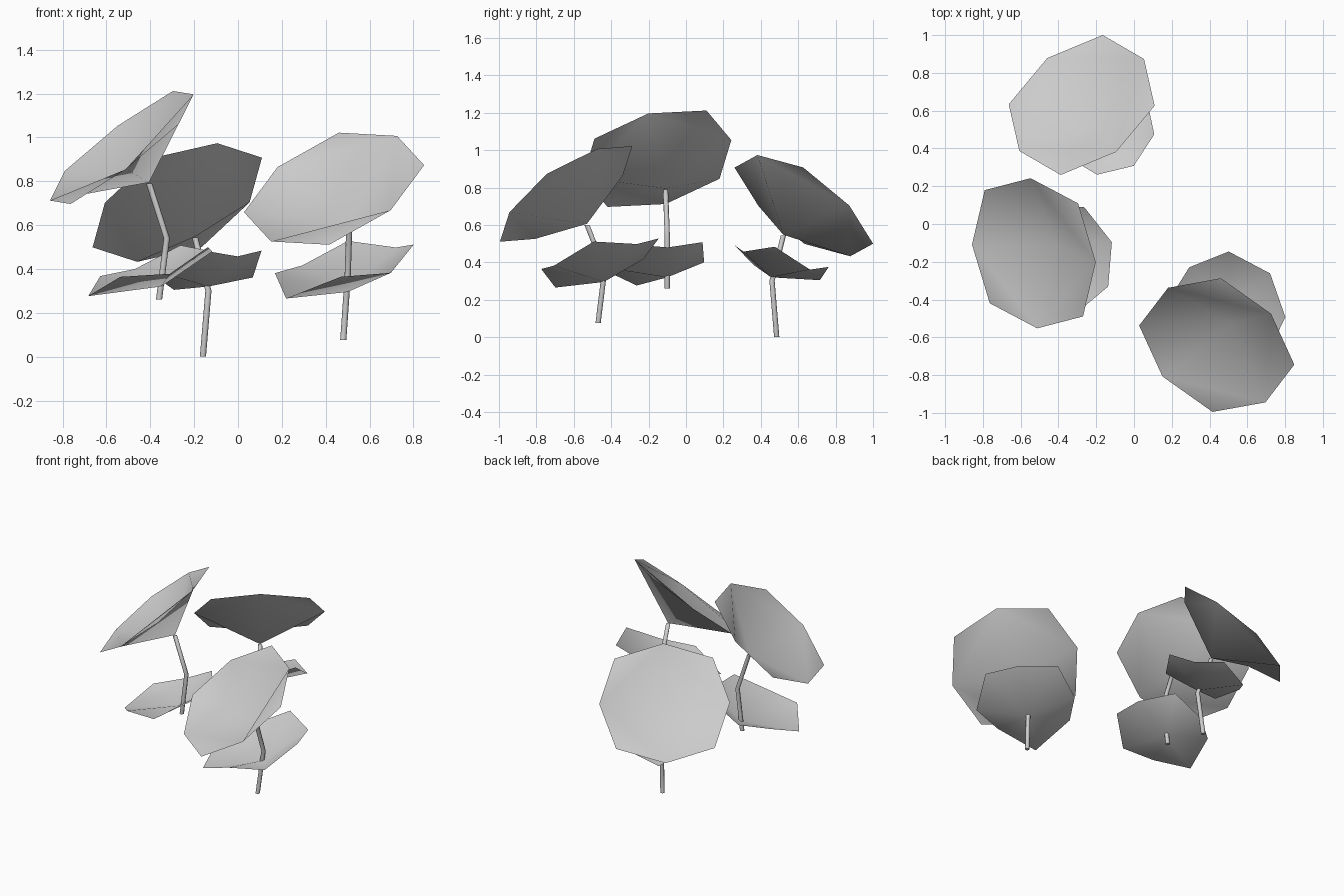
import bpy
import bmesh
from math import cos, sin, radians, tau
from mathutils import Vector

cube = bpy.data.objects.get("Cube")
if cube:
    bpy.data.objects.remove(cube, do_unlink=True)

# One plain grey for everything
grey = bpy.data.materials.new("plain_grey")
grey.use_nodes = True
colour = (0.6, 0.6, 0.6, 1)
grey.diffuse_color = colour
grey.node_tree.nodes["Principled BSDF"].inputs["Base Color"].default_value = colour


def finish(bm, name):
    mesh = bpy.data.meshes.new(name)
    bm.to_mesh(mesh)
    bm.free()
    mesh.materials.append(grey)
    obj = bpy.data.objects.new(name, mesh)
    bpy.context.collection.objects.link(obj)
    bpy.context.view_layer.objects.active = obj
    bpy.ops.object.select_all(action="DESELECT")
    obj.select_set(True)
    bpy.ops.object.shade_smooth_by_angle(angle=radians(80))


def leaf(name, centre, normal, spoke, mid_radius, corner_radius, apex, ripple=0.0, nudges={}, flaps=()):
    """Shallow open cone with eight rim points; listed corners fold out as flaps."""
    centre, n = Vector(centre), Vector(normal).normalized()
    u = Vector(spoke)
    u = (u - n * u.dot(n)).normalized()
    v = n.cross(u)
    bm = bmesh.new()
    tip = bm.verts.new(apex)
    rim = []
    for k in range(8):
        a = tau * k / 8
        p = centre + (u * cos(a) + v * sin(a)) * (corner_radius if k % 2 else mid_radius)
        p.z += ripple * (-1) ** k
        rim.append(bm.verts.new(p + Vector(nudges.get(k, (0, 0, 0)))))
    for k in range(1, 8, 2):
        start, corner, end = rim[k - 1], rim[k], rim[(k + 1) % 8]
        if k in flaps:
            bm.faces.new((tip, start, end))
            bm.faces.new((start, corner, end))
        else:
            bm.faces.new((tip, start, corner))
            bm.faces.new((tip, corner, end))
    finish(bm, name)


def stem(name, points, radius=0.014, sides=8):
    """Bent tube through the given points."""
    bm = bmesh.new()
    rings = []
    for p in points:
        rings.append([bm.verts.new(Vector(p) + Vector((cos(tau * k / sides), sin(tau * k / sides), 0)) * radius)
                      for k in range(sides)])
    for low, high in zip(rings, rings[1:]):
        for k in range(sides):
            j = (k + 1) % sides
            bm.faces.new((low[k], low[j], high[j], high[k]))
    bm.faces.new(rings[0][::-1])
    bm.faces.new(rings[-1])
    finish(bm, name)


UPPER_MID, UPPER_CORNER, UPPER_DEPTH = 0.41, 0.437, 0.207
RIPPLE = 0.026

# Per plant: stem base and bend, upper leaf (centre, normal, spoke, folded corners),
# lower leaf (centre, slope in x and y, spoke angle, radius, apex, bent rim points)
plants = {
    "right": dict(
        base=(-0.36, -0.10, 0.26), bend=(-0.325, -0.10, 0.54),
        top=(-0.53, -0.155, 0.954), normal=(-0.60, -0.22, 0.77), spoke=(0.32, -0.045, 0.236),
        flaps=(1, 5, 7),
        low=(-0.40, -0.18, 0.41), slope=(0.306, 0.112), angle=63, radius=0.31,
        apex=(-0.35, -0.10, 0.32),
        nudges={1: (0.02, -0.02, 0.01), 2: (0.035, 0, -0.005), 3: (0, 0, -0.012)}),
    "front": dict(
        base=(0.48, -0.47, 0.075), bend=(0.50, -0.435, 0.36),
        top=(0.438, -0.641, 0.766), normal=(-0.337, -0.537, 0.773), spoke=(0.28, 0.16, 0.24),
        flaps=(1, 5, 7),
        low=(0.485, -0.46, 0.42), slope=(0.232, 0.248), angle=87, radius=0.325,
        apex=(0.50, -0.44, 0.295),
        nudges={1: (0.02, -0.015, 0.01), 3: (-0.03, -0.04, -0.025)}),
    "back": dict(
        base=(-0.16, 0.485, 0), bend=(-0.135, 0.46, 0.30),
        top=(-0.277, 0.63, 0.703), normal=(-0.393, 0.531, 0.752), spoke=(0.18, -0.245, 0.262),
        flaps=(1, 3, 5, 7),
        low=(-0.147, 0.512, 0.407), slope=(0.16, -0.26), angle=259, radius=0.262,
        apex=(-0.135, 0.455, 0.32),
        nudges={3: (0, 0, -0.015)}),
}

for side, p in plants.items():
    # Upper leaf rests on the stem tip
    tip = Vector(p["top"]) - Vector(p["normal"]).normalized() * UPPER_DEPTH
    leaf(side + "_upper_leaf", p["top"], p["normal"], p["spoke"], UPPER_MID, UPPER_CORNER, tip,
         flaps=p["flaps"])
    # Lower leaf is threaded by the stem
    sx, sy = p["slope"]
    a = radians(p["angle"])
    leaf(side + "_lower_leaf", p["low"], (-sx, -sy, 1), (cos(a), sin(a), sx * cos(a) + sy * sin(a)),
         p["radius"], p["radius"], p["apex"], RIPPLE, p["nudges"])
    stem(side + "_stem", (p["base"], p["bend"], tip - Vector((0, 0, 0.005))))
